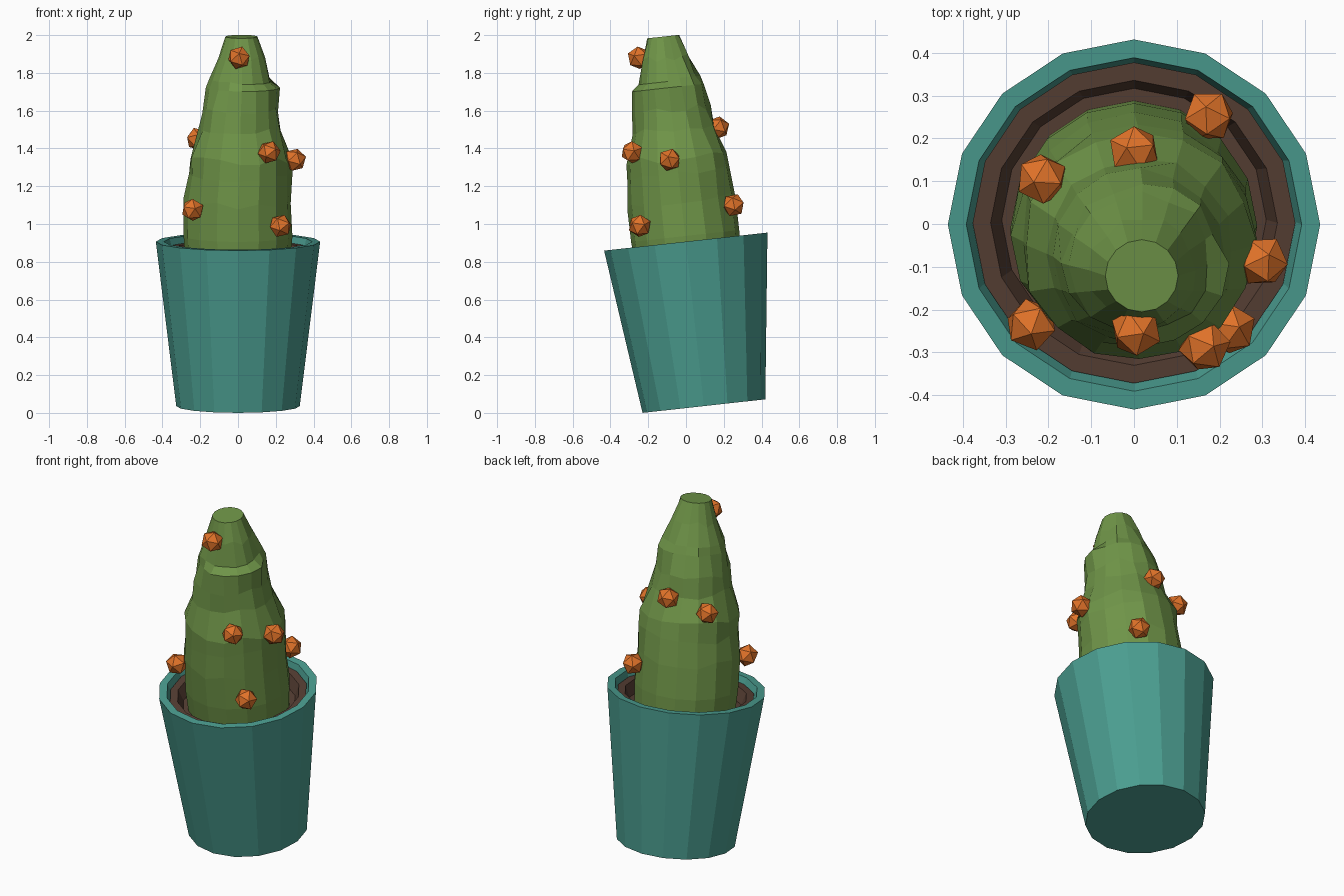
import bpy, bmesh, math, random
from mathutils import Matrix, Vector

if "Cube" in bpy.data.objects:
    bpy.data.objects.remove(bpy.data.objects["Cube"])

random.seed(4)
TILT = math.radians(6.3)
BASE = Matrix.Translation((0, 0.095, 0.036)) @ Matrix.Rotation(TILT, 4, 'X')
RIM = 0.876  # height of the pot rim along the leaning axis


def material(name, rgb):
    m = bpy.data.materials.new(name)
    m.diffuse_color = (*rgb, 1)
    m.use_nodes = True
    m.node_tree.nodes["Principled BSDF"].inputs["Base Color"].default_value = m.diffuse_color
    return m


TEAL = material("teal glaze", (0.07, 0.34, 0.28))
SOIL = material("brown soil", (0.095, 0.05, 0.034))
GREEN = material("cactus green", (0.16, 0.30, 0.065))
ORANGE = material("orange flower", (0.75, 0.17, 0.022))


def finish(name, bm, mat, matrix):
    bmesh.ops.recalc_face_normals(bm, faces=bm.faces[:])
    me = bpy.data.meshes.new(name)
    bm.to_mesh(me)
    bm.free()
    me.transform(matrix)
    me.materials.append(mat)
    ob = bpy.data.objects.new(name, me)
    bpy.context.collection.objects.link(ob)
    return ob


def lathe(name, profile, mat, sides=16, shape=None):
    """Stack rings of (radius, height[, x offset]) and cap both ends."""
    bm = bmesh.new()
    rings = []
    for i, p in enumerate(profile):
        ring = []
        for k in range(sides):
            a = 2 * math.pi * k / sides
            r, z, cx = p[0], p[1], (p[2] if len(p) > 2 else 0)
            if shape:
                r, z = shape(i, a, r, z)
            ring.append(bm.verts.new((cx + r * math.cos(a), r * math.sin(a), z)))
        rings.append(ring)
    for lo, hi in zip(rings, rings[1:]):
        for k in range(sides):
            n = (k + 1) % sides
            bm.faces.new((lo[k], lo[n], hi[n], hi[k]))
    bm.faces.new(rings[0][::-1])
    bm.faces.new(rings[-1])
    return finish(name, bm, mat, BASE)


# Pot: tapered outside, narrow rim, short inner wall
lathe("pot", [(0.327, 0), (0.435, RIM), (0.392, RIM), (0.372, RIM - 0.07),
              (0.30, RIM - 0.2)], TEAL)

# Soil: flat ring with a steep hollow around the plant
lathe("soil", [(0.36, RIM - 0.1), (0.377, RIM - 0.035), (0.335, RIM - 0.035),
               (0.285, RIM - 0.16)], SOIL)

# Cactus body: lumpy rings with a ledge near the top on the right front side
body = [(0.275, -0.17), (0.288, 0.03), (0.284, 0.22), (0.275, 0.36, 0.008),
        (0.272, 0.45, 0.012), (0.222, 0.60, 0.012), (0.205, 0.70, 0.015),
        (0.184, 0.82, 0.02), (0.168, 0.865, 0.02), (0.125, 0.98, 0.02),
        (0.085, 1.092, 0.018)]


def lumpy(i, a, r, z):
    if 1 < i < len(body) - 1:
        r += random.uniform(-0.009, 0.007)
        z += random.uniform(-0.02, 0.02) if i not in (7, 8) else 0
    side = math.cos(a + math.radians(35))
    if side > 0.55:
        if i == 7:
            r += 0.012
        if i == 8:
            r, z = r - 0.012, z - 0.012
    return r, z


lathe("cactus_body", [(p[0], p[1] + RIM, *p[2:]) for p in body], GREEN, 16, lumpy)

# Flowers: small icosahedral buds turned outward
spots = [(0.005, -0.25, 1.88), (0.165, -0.285, 1.38), (0.30, -0.087, 1.34),
         (0.225, -0.245, 0.99), (-0.24, -0.235, 1.075), (-0.215, 0.105, 1.45),
         (0.0, 0.17, 1.51), (0.175, 0.252, 1.10)]
for n, spot in enumerate(spots):
    bm = bmesh.new()
    bmesh.ops.create_icosphere(bm, subdivisions=1, radius=0.062)
    out = Vector((spot[0], spot[1] + 0.05, 0.08))
    turn = out.to_track_quat('Z', 'Y').to_matrix().to_4x4()
    finish(f"flower_{n + 1}", bm, ORANGE, Matrix.Translation(spot) @ turn)
